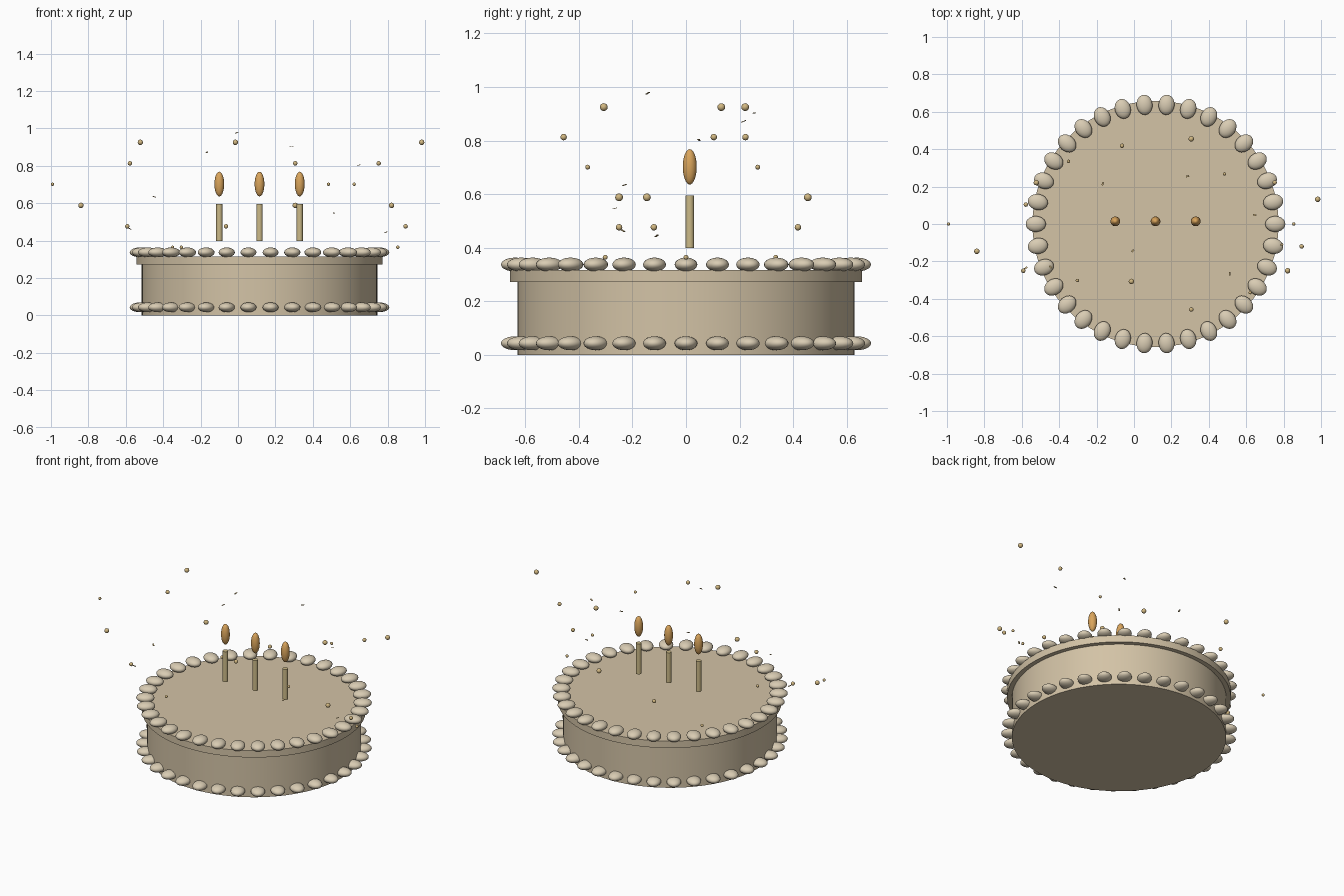
import bpy, bmesh, math, random
from mathutils import Matrix, Vector

if "Cube" in bpy.data.objects:
    bpy.data.objects.remove(bpy.data.objects["Cube"])

random.seed(4)
CX = 0.115  # cake axis


def mat(name, r, g, b):
    lin = [(c / 255 / 12.92 if c < 11 else ((c / 255 + 0.055) / 1.055) ** 2.4) for c in (r, g, b)]
    m = bpy.data.materials.new(name)
    m.diffuse_color = (*lin, 1)
    m.use_nodes = True
    m.node_tree.nodes["Principled BSDF"].inputs["Base Color"].default_value = m.diffuse_color
    return m


SPONGE = mat("cake_tan", 211, 195, 166)
CREAM = mat("cream", 217, 204, 179)
WAX = mat("candle_wax", 204, 186, 136)
FLAME = mat("flame_orange", 218, 165, 92)
GOLD = mat("sparkle_gold", 210, 184, 130)


def make(name, bm, material, smooth=True):
    me = bpy.data.meshes.new(name)
    bm.to_mesh(me)
    bm.free()
    me.materials.append(material)
    ob = bpy.data.objects.new(name, me)
    bpy.context.collection.objects.link(ob)
    if smooth:
        bpy.ops.object.select_all(action='DESELECT')
        ob.select_set(True)
        bpy.context.view_layer.objects.active = ob
        bpy.ops.object.shade_smooth_by_angle(angle=math.radians(40))
    return ob


def cylinder(name, x, y, r, z0, z1, material, n):
    bm = bmesh.new()
    bmesh.ops.create_cone(bm, cap_ends=True, segments=n, radius1=r, radius2=r, depth=z1 - z0,
                          matrix=Matrix.Translation((x, y, (z0 + z1) / 2)))
    return make(name, bm, material)


def ball(bm, loc, size, turn=0, u=20, v=12):
    m = Matrix.Translation(loc) @ Matrix.Rotation(turn, 4, 'Z') @ Matrix.Diagonal((*size, 1))
    bmesh.ops.create_uvsphere(bm, u_segments=u, v_segments=v, radius=1, matrix=m)


# Cake body and overhanging icing slab
cylinder("cake_body", CX, 0, 0.63, 0, 0.272, SPONGE, 96)
cylinder("icing_slab", CX, 0, 0.658, 0.271, 0.316, SPONGE, 96)

# Piped cream beads around the base and the top rim
for name, z in (("base_beads", 0.043), ("rim_beads", 0.337)):
    bm = bmesh.new()
    for i in range(34):
        a = math.tau * i / 34
        ball(bm, (CX + 0.64 * math.cos(a), 0.64 * math.sin(a), z), (0.054, 0.0425, 0.026), a)
    make(name, bm, CREAM)

# Candles with flames hovering above
for i, dx in enumerate((-0.215, 0, 0.215)):
    cylinder(f"candle_{i + 1}", CX + dx, 0.014, 0.0165, 0.398, 0.595, WAX, 24)
    bm = bmesh.new()
    ball(bm, (CX + dx, 0.014, 0.702), (0.026, 0.026, 0.066), 0, 24, 16)
    make(f"flame_{i + 1}", bm, FLAME)

# Floating sparkles: three per height, (height, radius, xy positions)
LAYERS = [
    (0.925, 0.0145, ((-0.522, 0.221), (-0.014, -0.307), (0.982, 0.132))),
    (0.813, 0.012, ((-0.578, 0.104), (0.306, -0.457), (0.752, 0.222))),
    (0.701, 0.009, ((-0.992, 0.0), (0.484, 0.268), (0.621, -0.367))),
    (0.588, 0.0145, ((-0.84, -0.146), (0.306, 0.455), (0.821, -0.25))),
    (0.476, 0.012, ((-0.592, -0.25), (-0.064, 0.418), (0.896, -0.12))),
    (0.364, 0.009, ((-0.35, 0.335), (-0.303, -0.302), (0.854, 0.0))),
]
bm = bmesh.new()
for z, r, spots in LAYERS:
    for x, y in spots:
        ball(bm, (x, y, z), (r, r, r), 0, 14, 10)
make("sparkles", bm, GOLD)

# Tiny drifting confetti flakes
FLAKES = [(-0.006, -0.143, 0.977), (-0.167, 0.215, 0.872), (0.286, 0.255, 0.903),
          (0.645, 0.048, 0.803), (-0.447, -0.23, 0.634), (0.512, -0.266, 0.547),
          (0.79, -0.11, 0.444), (-0.578, -0.235, 0.463)]
bm = bmesh.new()
for p in FLAKES:
    m = (Matrix.Translation(p) @ Matrix.Rotation(random.uniform(0, 3.1), 4, 'Z')
         @ Matrix.Rotation(random.uniform(-0.5, 0.5), 4, 'Y') @ Matrix.Diagonal((0.018, 0.009, 0.002, 1)))
    bmesh.ops.create_cube(bm, size=1, matrix=m)
make("confetti", bm, GOLD, False)
